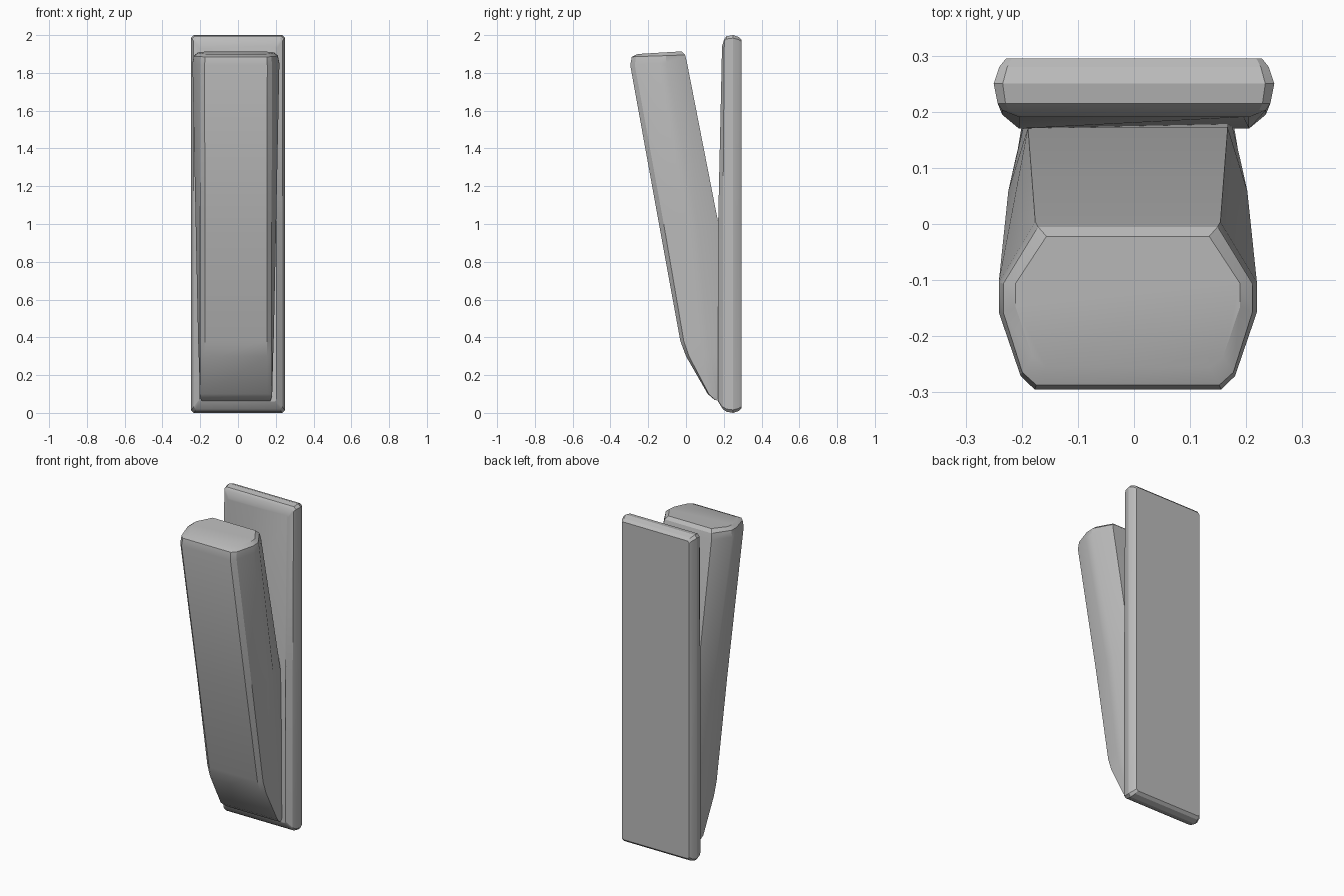
import bpy
import bmesh

cube = bpy.data.objects.get("Cube")
if cube:
    bpy.data.objects.remove(cube, do_unlink=True)

grey = bpy.data.materials.new("plain_grey")
grey.use_nodes = True
COLOUR = (0.5, 0.5, 0.5, 1)
grey.diffuse_color = COLOUR
bsdf = grey.node_tree.nodes["Principled BSDF"]
bsdf.inputs["Base Color"].default_value = COLOUR
bsdf.inputs["Roughness"].default_value = 0.6


def loft(name, rings):
    """Skin a list of equal-length point rings and cap both ends."""
    bm = bmesh.new()
    loops = [[bm.verts.new(p) for p in ring] for ring in rings]
    n = len(loops[0])
    for a, b in zip(loops, loops[1:]):
        for i in range(n):
            j = (i + 1) % n
            bm.faces.new((a[i], a[j], b[j], b[i]))
    bm.faces.new(loops[0][::-1])
    bm.faces.new(loops[-1])
    bmesh.ops.recalc_face_normals(bm, faces=bm.faces)
    mesh = bpy.data.meshes.new(name)
    bm.to_mesh(mesh)
    bm.free()
    mesh.materials.append(grey)
    obj = bpy.data.objects.new(name, mesh)
    bpy.context.collection.objects.link(obj)
    bpy.ops.object.select_all(action="DESELECT")
    obj.select_set(True)
    bpy.context.view_layer.objects.active = obj
    bpy.ops.object.shade_smooth_by_angle(angle=0.45)
    return obj


# Back plate: chamfered rectangles stacked from front to back
def plate_ring(y, half, z_inset, cut, lean):
    low, high = z_inset, 2 - z_inset
    right = [(half - cut, low), (half, low + cut), (half, 1.0),
             (half, high - cut), (half - cut, high)]
    outline = right + [(-x, z) for x, z in reversed(right)]
    return [(x, y + lean * max(0, z - 1), z) for x, z in outline]


loft("back_plate", [
    plate_ring(0.17, 0.205, 0.06, 0.01, 0.022),
    plate_ring(0.195, 0.235, 0.02, 0.012, 0.008),
    plate_ring(0.215, 0.243, 0.006, 0.014, 0),
    plate_ring(0.25, 0.25, 0, 0.016, 0),
    plate_ring(0.28, 0.24, 0.01, 0.014, 0),
    plate_ring(0.295, 0.228, 0.025, 0.01, 0),
])


# Leaning lever: faceted cross-sections stacked from bottom to top
def lever_ring(y_front, z_front, y_back, z_back, front, wide, back):
    side = [(0, front - 0.02), (0.08, front + 0.005), (0.46, wide),
            (0.64, wide), (1, back)]
    outline = side + [(t, -x) for t, x in reversed(side)]
    return [(x - 0.011, y_front + t * (y_back - y_front),
             z_front + t * (z_back - z_front)) for t, x in outline]


loft("lever", [
    lever_ring(0.15, 0.07, 0.2, 0.055, 0.18, 0.182, 0.17),
    lever_ring(0.115, 0.1, 0.2, 0.08, 0.187, 0.19, 0.175),
    lever_ring(0.0, 0.3, 0.2, 0.3, 0.185, 0.197, 0.18),
    lever_ring(-0.03, 0.38, 0.2, 0.38, 0.184, 0.2, 0.18),
    lever_ring(-0.143, 1.0, 0.172, 1.0, 0.184, 0.213, 0.178),
    lever_ring(-0.295, 1.84, 0.004, 1.86, 0.186, 0.23, 0.165),
    lever_ring(-0.287, 1.885, -0.005, 1.895, 0.183, 0.222, 0.16),
    lever_ring(-0.255, 1.9, -0.022, 1.914, 0.165, 0.2, 0.145),
])
